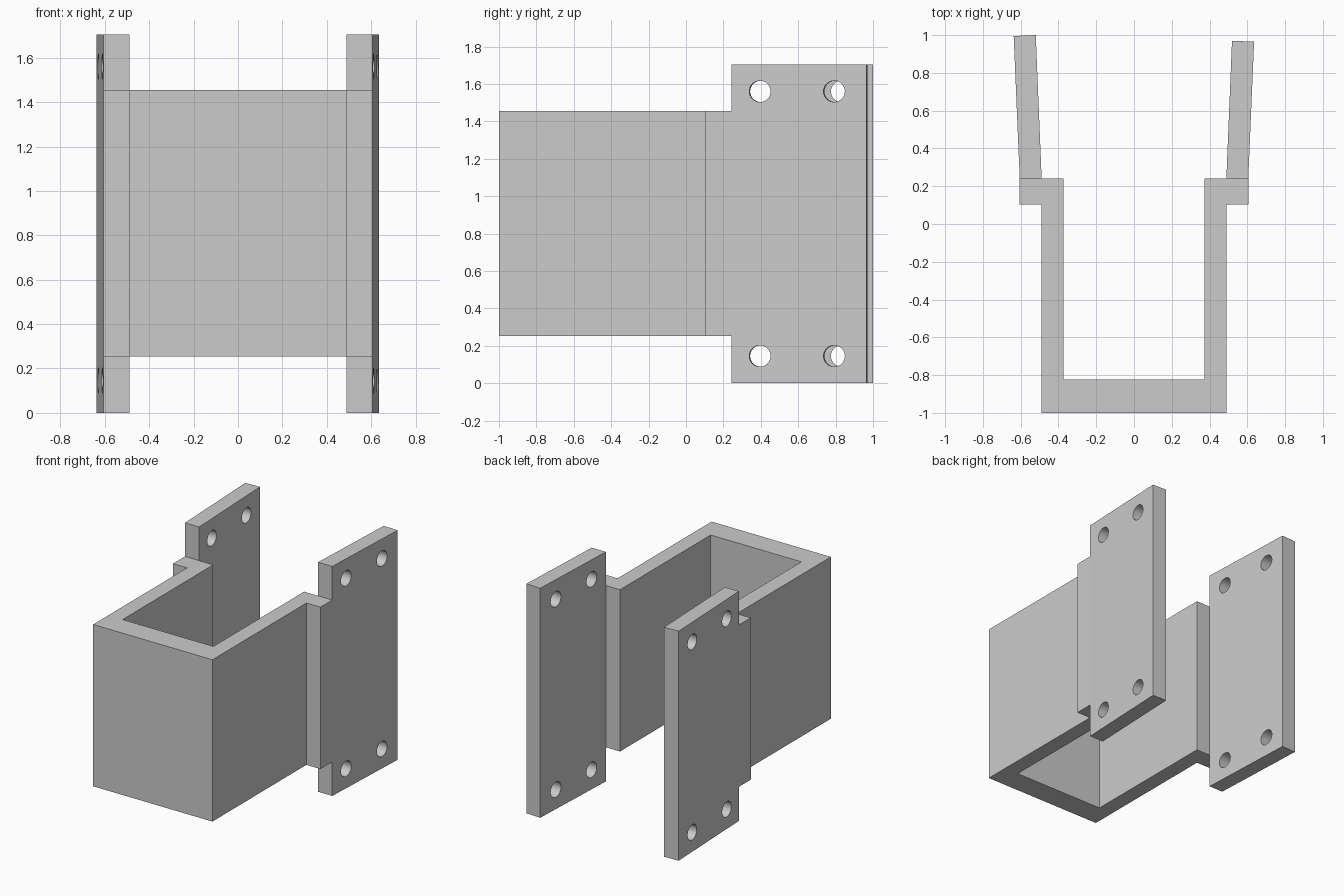
import bpy, bmesh
from mathutils import Vector, Matrix

if "Cube" in bpy.data.objects:
    bpy.data.objects.remove(bpy.data.objects["Cube"])

grey = bpy.data.materials.new("plain grey")
grey.use_nodes = True
colour = (0.6, 0.6, 0.6, 1)
grey.diffuse_color = colour
grey.node_tree.nodes["Principled BSDF"].inputs["Base Color"].default_value = colour


def make_object(name, bm):
    bmesh.ops.recalc_face_normals(bm, faces=bm.faces)
    mesh = bpy.data.meshes.new(name)
    bm.to_mesh(mesh)
    bm.free()
    obj = bpy.data.objects.new(name, mesh)
    bpy.context.collection.objects.link(obj)
    mesh.materials.append(grey)
    return obj


def extrude_outline(name, points, bottom, top):
    bm = bmesh.new()
    face = bm.faces.new([bm.verts.new((x, y, bottom)) for x, y in points])
    result = bmesh.ops.extrude_face_region(bm, geom=[face])
    verts = [v for v in result["geom"] if isinstance(v, bmesh.types.BMVert)]
    bmesh.ops.translate(bm, vec=(0, 0, top - bottom), verts=verts)
    return make_object(name, bm)


HEIGHT = 1.705
THICK = 0.117
LIP_BACK = 0.242

# U-shaped channel with a lip turned outward at each open end
half = [(0.49, -1.0), (0.49, 0.103), (0.605, 0.103),
        (0.605, LIP_BACK), (0.373, LIP_BACK), (0.373, -0.822)]
outline = half + [(-x, y) for x, y in reversed(half)]
extrude_outline("channel", outline, 0.253, 1.455)


# Splayed mounting plate with four bolt holes square to its face
def mounting_plate(name, side, end, hole_rows):
    along = Vector((side * 0.041, 1, 0)).normalized()
    across = Vector((along.y, -along.x, 0)) * side
    inner = Vector((side * 0.489, LIP_BACK, 0))
    outer = Vector((side * 0.605, LIP_BACK, 0))
    tip = inner + along * ((end - LIP_BACK) / along.y)
    corners = [inner, outer, tip + across * THICK, tip]
    plate = extrude_outline(name, [p.xy for p in corners], 0, HEIGHT)

    bm = bmesh.new()
    turn = across.to_track_quat('Z', 'Y').to_matrix().to_4x4()
    for y in hole_rows:
        for z in (0.145, HEIGHT - 0.145):
            centre = inner + along * ((y - LIP_BACK) / along.y) + across * THICK / 2
            centre.z = z
            bmesh.ops.create_cone(bm, cap_ends=True, segments=32, radius1=0.057,
                                  radius2=0.057, depth=0.3,
                                  matrix=Matrix.Translation(centre) @ turn)
    cutter = make_object(name + "_hole_cutter", bm)
    cutter.hide_render = True

    cut = plate.modifiers.new("bolt holes", 'BOOLEAN')
    cut.object = cutter
    cut.solver = 'EXACT'
    bpy.ops.object.select_all(action='DESELECT')
    plate.select_set(True)
    bpy.context.view_layer.objects.active = plate
    bpy.ops.object.modifier_apply(modifier=cut.name)
    bpy.data.objects.remove(cutter)
    bpy.ops.object.shade_smooth_by_angle()


mounting_plate("left_mounting_plate", 1, 0.97, (0.4, 0.797))
mounting_plate("right_mounting_plate", -1, 1.0, (0.4, 0.832))
